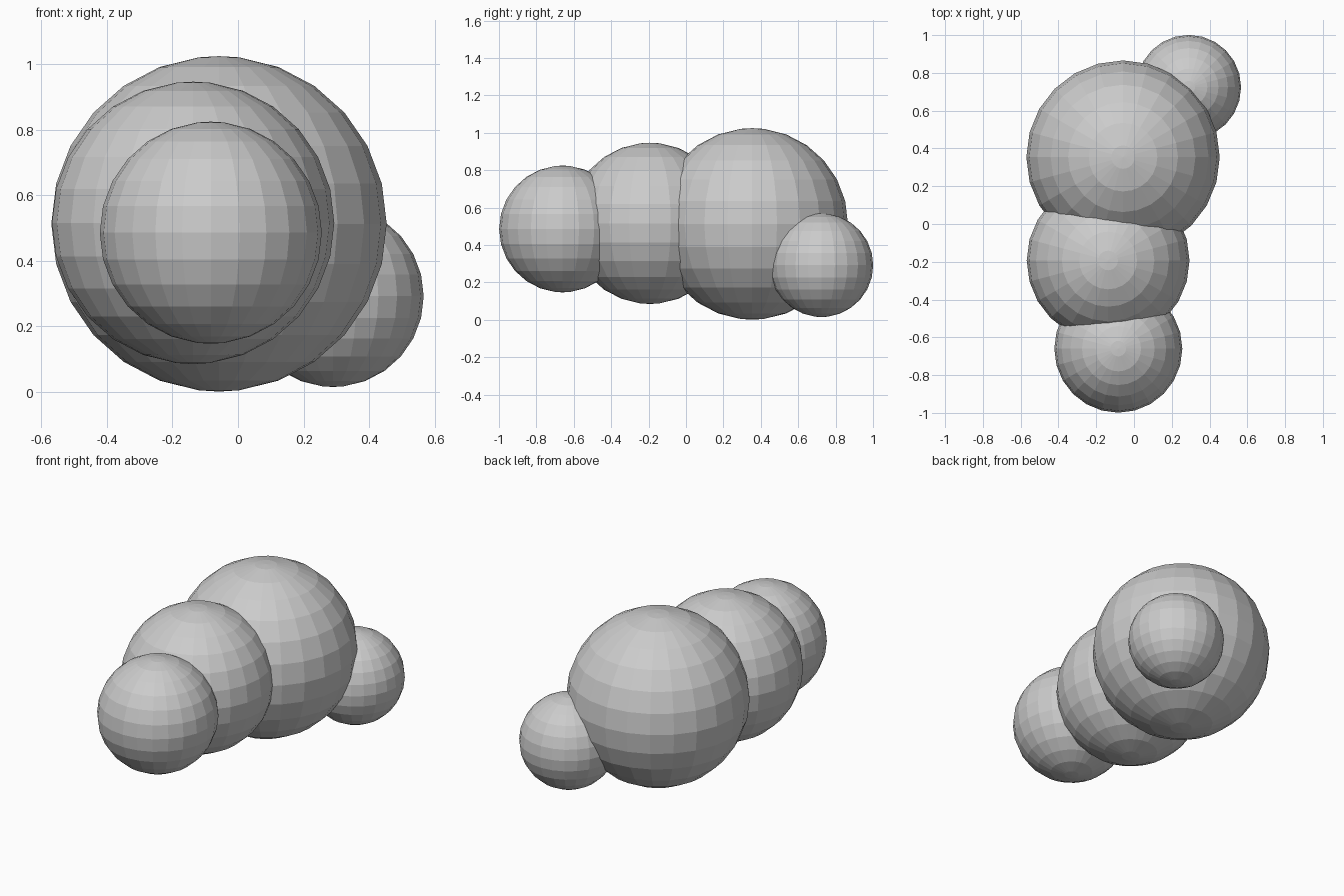
import bpy, bmesh
from math import pi, sin, cos

if "Cube" in bpy.data.objects:
    bpy.data.objects.remove(bpy.data.objects["Cube"])

SEGMENTS, ROWS = 24, 13


def ball(name, center, radius):
    """Flat-faced ball: evenly stepped rows of faces with a small fan at each pole."""
    bm = bmesh.new()
    rings = []
    for i in range(ROWS):
        a = -pi / 2 + pi * (i + 0.5) / ROWS
        rings.append([bm.verts.new((radius * cos(a) * cos(2 * pi * j / SEGMENTS),
                                    radius * cos(a) * sin(2 * pi * j / SEGMENTS),
                                    radius * sin(a))) for j in range(SEGMENTS)])
    bottom = bm.verts.new((0, 0, -radius))
    top = bm.verts.new((0, 0, radius))
    for j in range(SEGMENTS):
        k = (j + 1) % SEGMENTS
        for lo, hi in zip(rings, rings[1:]):
            bm.faces.new((lo[j], lo[k], hi[k], hi[j]))
        bm.faces.new((bottom, rings[0][k], rings[0][j]))
        bm.faces.new((top, rings[-1][j], rings[-1][k]))
    mesh = bpy.data.meshes.new(name)
    bm.to_mesh(mesh)
    bm.free()
    obj = bpy.data.objects.new(name, mesh)
    obj.location = center
    bpy.context.collection.objects.link(obj)
    return obj


# Chain of overlapping balls, front to back
ball("front_ball", (-0.083, -0.66, 0.486), 0.339)
ball("middle_ball", (-0.137, -0.193, 0.516), 0.431)
ball("large_ball", (-0.058, 0.354, 0.513), 0.512)
ball("rear_ball", (0.29, 0.724, 0.292), 0.277)
